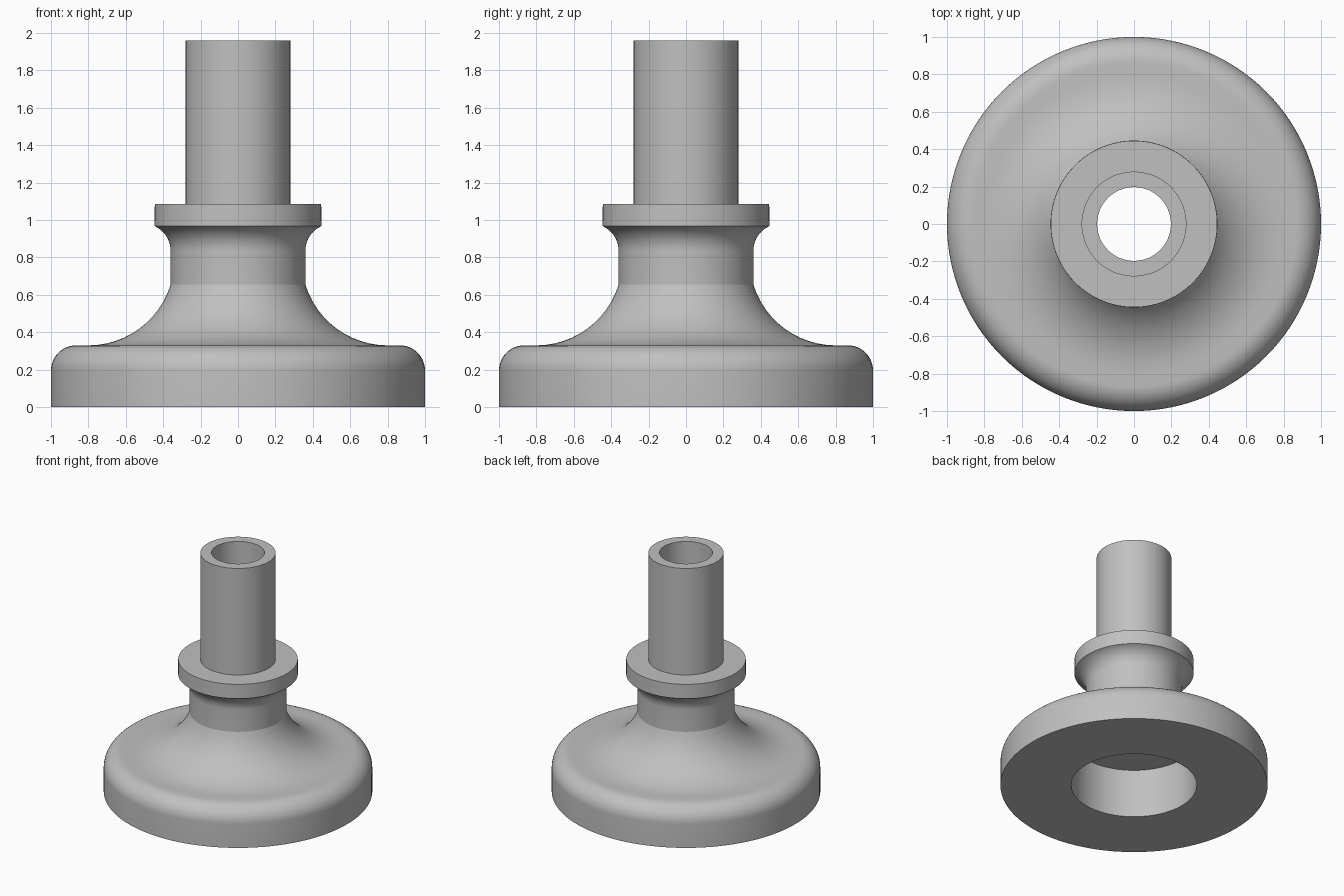
import bpy, bmesh
from math import cos, sin, radians, tau

cube = bpy.data.objects.get("Cube")
if cube:
    bpy.data.objects.remove(cube)

SEGMENTS = 128


def make_material(name, value):
    mat = bpy.data.materials.new(name)
    mat.use_nodes = True
    colour = (value, value, value, 1)
    mat.diffuse_color = colour
    mat.node_tree.nodes["Principled BSDF"].inputs["Base Color"].default_value = colour
    return mat


def arc(r, z, radius, start, end, steps=12):
    """Points of a circular arc in the radius / height plane."""
    angles = [radians(start + (end - start) * i / steps) for i in range(steps + 1)]
    return [(r + radius * cos(a), z + radius * sin(a)) for a in angles]


def lathe(name, profile, mat):
    """Revolve a closed profile around the z axis."""
    bm = bmesh.new()
    verts = [bm.verts.new((r, 0, z)) for r, z in profile]
    edges = [bm.edges.new((v, verts[i - 1])) for i, v in enumerate(verts)]
    bmesh.ops.spin(bm, geom=verts + edges, cent=(0, 0, 0), axis=(0, 0, 1),
                   angle=tau, steps=SEGMENTS, use_merge=False)
    bmesh.ops.remove_doubles(bm, verts=bm.verts, dist=0.0001)
    bmesh.ops.recalc_face_normals(bm, faces=bm.faces)
    mesh = bpy.data.meshes.new(name)
    bm.to_mesh(mesh)
    bm.free()
    mesh.materials.append(mat)
    mesh.shade_smooth()
    mesh.set_sharp_from_angle(angle=radians(15))
    obj = bpy.data.objects.new(name, mesh)
    bpy.context.collection.objects.link(obj)
    return obj


# Foot with rounded rim, then the sweep up into the neck
foot = [(1, 0)] + arc(0.865, 0.195, 0.135, 0, 90)
sweep = arc(0.80, 0.79, 0.46, 270, 197)
# Straight neck flaring out under the collar
neck = arc(0.505, 0.835, 0.145, 180, 114)
collar = [(0.445, 1.085)]
# Hollow stem, with its bore running down into the wider recess below
stem = [(0.28, 1.085), (0.28, 1.96)]
bore = [(0.197, 1.96), (0.197, 0.40)]
recess = [(0.47, 0.40), (0.47, 0)]

lathe("flanged_base_with_stem", foot + sweep + neck + collar + stem + bore + recess,
      make_material("plain grey", 0.53))
